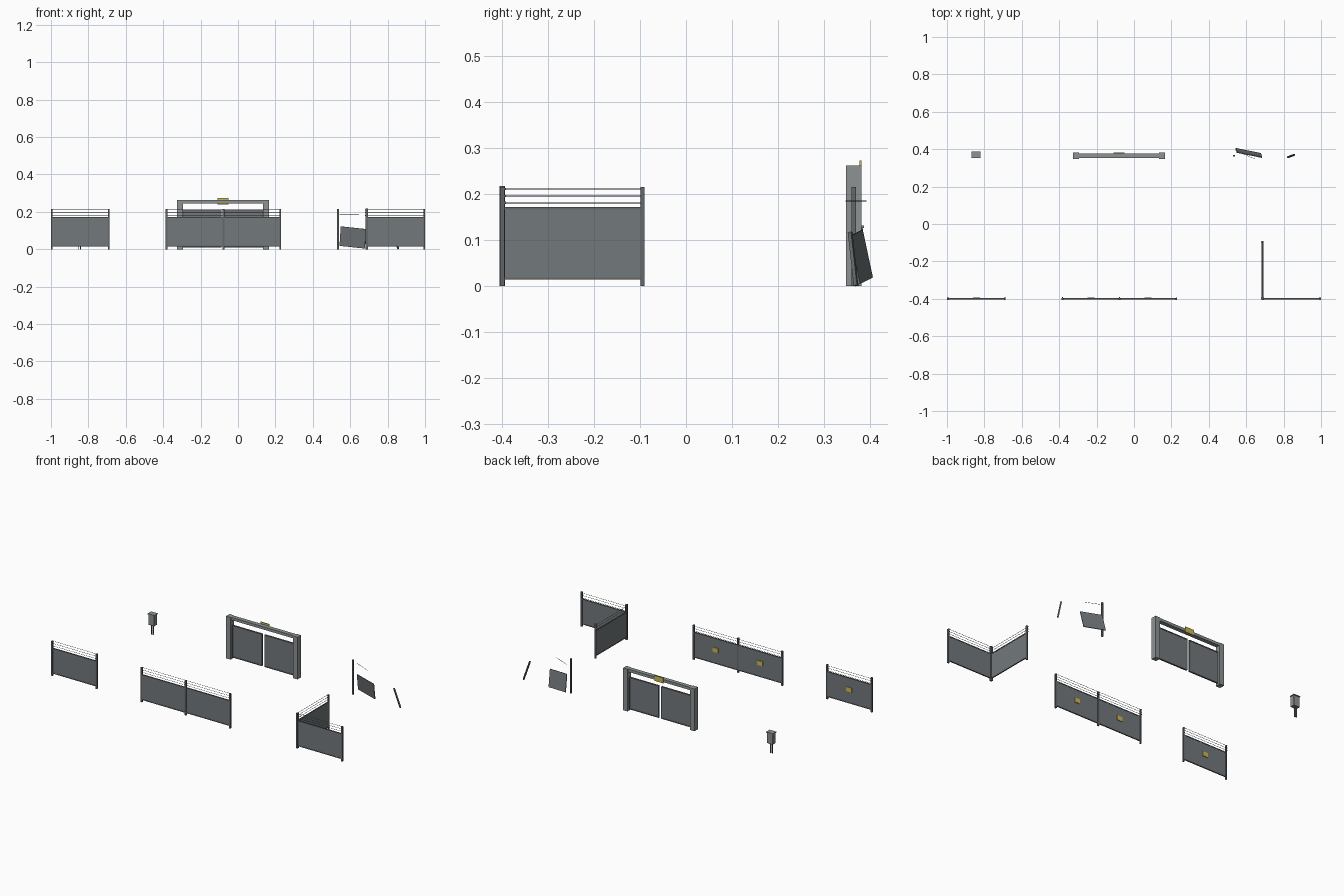
import bpy
from mathutils import Vector, Matrix

if "Cube" in bpy.data.objects:
    bpy.data.objects.remove(bpy.data.objects["Cube"])


def material(name, rgb):
    m = bpy.data.materials.new(name)
    m.diffuse_color = (*rgb, 1)
    m.use_nodes = True
    m.node_tree.nodes["Principled BSDF"].inputs["Base Color"].default_value = m.diffuse_color
    return m


STEEL = material("steel", (0.13, 0.14, 0.15))
SHEET = material("sheet", (0.17, 0.19, 0.20))
FRAME = material("frame", (0.27, 0.29, 0.29))
YELLOW = material("yellow", (0.60, 0.48, 0.08))


def block(name, mat, boxes, matrix=None, bevel=0):
    """One object made of axis-aligned boxes, each given as (centre, size)."""
    verts, faces = [], []
    for c, s in boxes:
        n = len(verts)
        for i in range(8):
            verts.append([c[k] + s[k] * (0.5 if i >> k & 1 else -0.5) for k in range(3)])
        faces += [[n + i for i in f] for f in
                  ((0, 2, 3, 1), (4, 5, 7, 6), (0, 1, 5, 4), (2, 6, 7, 3), (0, 4, 6, 2), (1, 3, 7, 5))]
    me = bpy.data.meshes.new(name)
    me.from_pydata(verts, [], faces)
    me.materials.append(mat)
    ob = bpy.data.objects.new(name, me)
    bpy.context.collection.objects.link(ob)
    if matrix:
        ob.matrix_world = matrix
    if bevel:
        b = ob.modifiers.new("bevel", "BEVEL")
        b.width, b.segments = bevel, 1
    return ob


def rod(name, mat, a, b, r, sides=6):
    """Straight round bar between two points."""
    a, b = Vector(a), Vector(b)
    bpy.ops.mesh.primitive_cylinder_add(vertices=sides, radius=r, depth=(b - a).length, location=(a + b) / 2)
    ob = bpy.context.object
    ob.name = name
    ob.rotation_euler = (b - a).to_track_quat('Z', 'Y').to_euler()
    ob.data.materials.append(mat)


POST_H, WIRE_Z = 0.215, (0.181, 0.196, 0.211)


def fence(name, start, length, bays=1, angle=0, signs=True, first_post=True):
    """Run of sheet panels along local x with posts, rails, wires and signs behind."""
    m = Matrix.Translation((*start, 0)) @ Matrix.Rotation(angle, 4, 'Z')
    bay = length / bays
    mids = [bay * (i + 0.5) for i in range(bays)]
    posts = [bay * i for i in range(0 if first_post else 1, bays + 1)]
    block(name + "_posts", STEEL, [((x, 0, POST_H / 2), (0.009, 0.010, POST_H)) for x in posts], m)
    block(name + "_sheets", SHEET, [((x, 0, 0.093), (bay, 0.004, 0.154)) for x in mids], m)
    block(name + "_rails", STEEL, [((x, 0, z), (bay, 0.007, 0.005))
                                   for x in mids for z in (0.0165, 0.1695)], m)
    for z in WIRE_Z:
        rod(name + "_wire", STEEL, m @ Vector((0, 0.007, z)), m @ Vector((length, 0.007, z)), 0.001)
    block(name + "_insulators", STEEL, [((x, 0.006, z), (0.005, 0.005, 0.005))
                                        for x in posts for z in WIRE_Z], m)
    if signs:
        block(name + "_signs", YELLOW, [((x, 0.004, 0.1), (0.038, 0.004, 0.028)) for x in mids], m)


# Fence runs along the front
fence("single_fence", (-0.9955, -0.4), 0.305)
fence("double_fence", (-0.382, -0.4), 0.608, bays=2)
fence("corner_fence", (0.688, -0.4), 0.3075, signs=False)
fence("corner_side_fence", (0.688, -0.4), 0.305, angle=1.5708, signs=False, first_post=False)
block("corner_post", STEEL, [((0.688, -0.4, 0.109), (0.012, 0.012, 0.218))])

# Gate: pillars, beam, two leaves and sign
GX, GY = -0.08, 0.365
block("gate_pillars", FRAME, [((GX + s * 0.230, GY, 0.131), (0.031, 0.034, 0.262)) for s in (-1, 1)])
block("gate_beam", FRAME, [((GX, GY, 0.2535), (0.43, 0.026, 0.017))])
leaf_x = [GX + s * 0.111 for s in (-1, 1)]
block("gate_leaves", SHEET, [((x, GY, 0.110), (0.205, 0.006, 0.196)) for x in leaf_x])
block("gate_leaf_rails", STEEL, [((x, GY, z), (0.205, 0.010, 0.006)) for x in leaf_x for z in (0.013, 0.206)])
block("gate_leaf_stiles", STEEL, [((x + s * 0.100, GY, 0.110), (0.005, 0.010, 0.198))
                                  for x in leaf_x for s in (-1, 1)])
block("gate_sign", YELLOW, [((GX, GY + 0.0145, 0.2565), (0.06, 0.004, 0.034))])

# Control box on two legs
block("control_box", FRAME, [((-0.845, 0.37, 0.094), (0.042, 0.030, 0.066))], bevel=0.002)
block("control_box_lid", FRAME, [((-0.845, 0.37, 0.129), (0.046, 0.035, 0.005))])
block("control_box_legs", STEEL, [((x, 0.37, 0.031), (0.005, 0.005, 0.062)) for x in (-0.854, -0.842)])

# Broken fence: standing post, fallen sheet, loose wire, fallen post
block("broken_post", STEEL, [((0.535, 0.365, POST_H / 2), (0.009, 0.009, POST_H))])
across = Vector((0.137, -0.028, -0.0145)).normalized()
up = Vector((0.006, -0.022, 0.104))
normal = up.cross(across).normalized()
up = across.cross(normal).normalized()
tilt = Matrix((across, normal, up)).transposed().to_4x4()
tilt.translation = (0.614, 0.380, 0.063)
block("fallen_sheet", SHEET, [((0, 0, 0), (0.139, 0.004, 0.106))], tilt)
rod("loose_wire", STEEL, (0.543, 0.392, 0.185), (0.646, 0.348, 0.185), 0.001)
rod("fallen_post", STEEL, (0.857, 0.370, 0.001), (0.822, 0.357, 0.117), 0.0055, 4)
